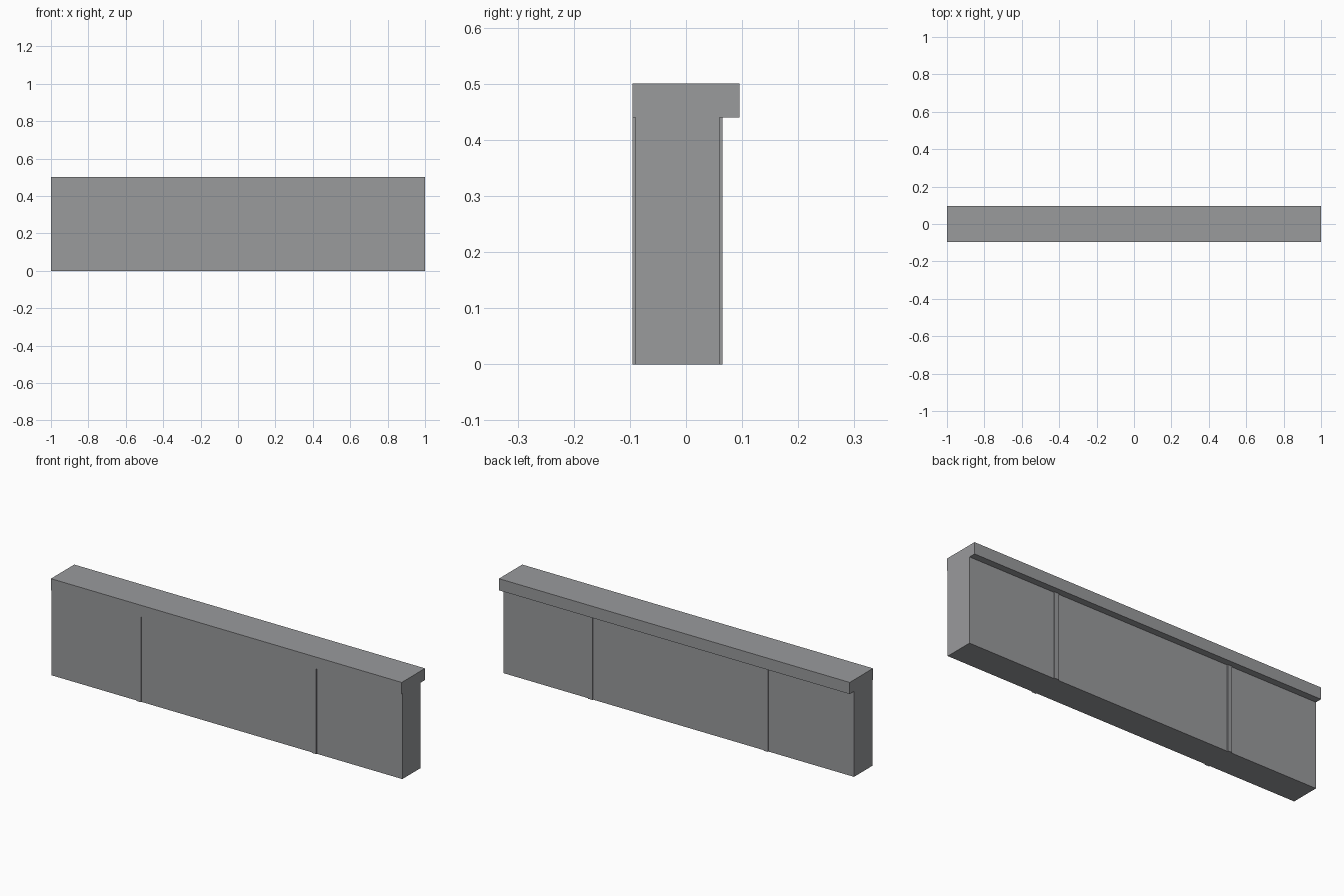
import bpy

# Remove only the default cube
default = bpy.data.objects.get("Cube")
if default:
    bpy.data.objects.remove(default, do_unlink=True)

# Concrete colour
concrete = bpy.data.materials.new("concrete_grey")
concrete.use_nodes = True
colour = (0.32, 0.325, 0.335, 1.0)
concrete.diffuse_color = colour
concrete.node_tree.nodes["Principled BSDF"].inputs["Base Color"].default_value = colour


def box(name, low, high):
    """Axis-aligned block between two corners."""
    size = [b - a for a, b in zip(low, high)]
    centre = [(a + b) / 2 for a, b in zip(low, high)]
    bpy.ops.mesh.primitive_cube_add(size=1, location=centre)
    obj = bpy.context.object
    obj.name = name
    obj.scale = size
    bpy.ops.object.transform_apply(location=False, rotation=False, scale=True)
    obj.data.materials.append(concrete)
    return obj


WALL_TOP = 0.44
FRONT, BACK = -0.09, 0.06
PROUD = 0.005       # how far ribs stand off the wall
HALF_RIB = 0.0125

# Wall slab
box("wall", (-1, FRONT, 0), (1, BACK, WALL_TOP))

# Coping, with its overhang at the back
box("coping", (-1, FRONT - PROUD, WALL_TOP), (1, 0.095, 0.5))

# Thin vertical ribs on both faces
for side, x in (("right", -0.5), ("left", 0.5)):
    for face, y0, y1 in (("front", FRONT - PROUD, FRONT), ("back", BACK, BACK + PROUD)):
        box(f"{face}_rib_{side}", (x - HALF_RIB, y0, 0), (x + HALF_RIB, y1, WALL_TOP))
